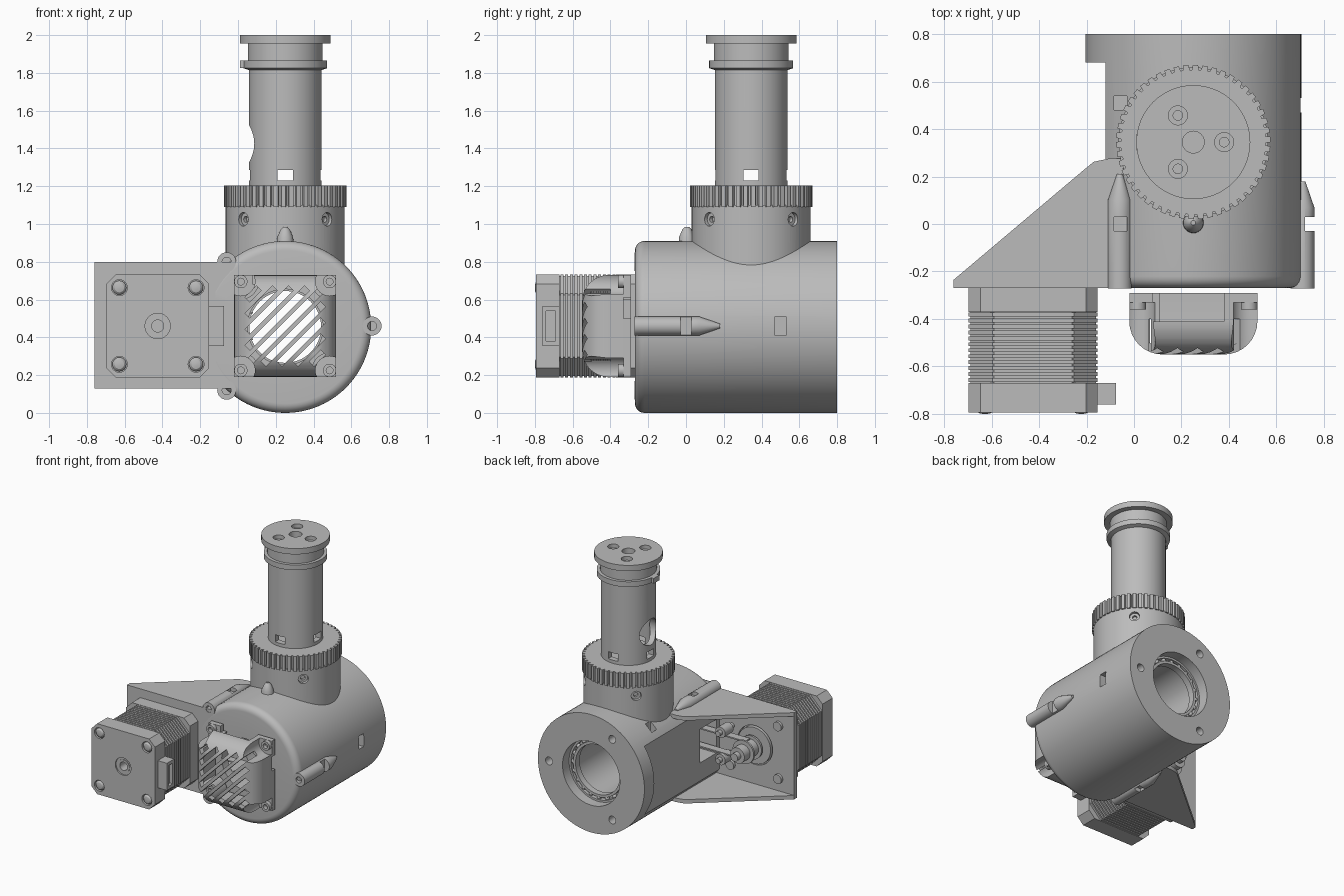
import bpy, bmesh
from math import sin, cos, pi, radians, sqrt
from mathutils import Matrix, Vector

if "Cube" in bpy.data.objects:
    bpy.data.objects.remove(bpy.data.objects["Cube"], do_unlink=True)

grey = bpy.data.materials.new("plain grey")
grey.use_nodes = True
grey.diffuse_color = (0.5, 0.5, 0.5, 1)
grey.node_tree.nodes["Principled BSDF"].inputs["Base Color"].default_value = (0.5, 0.5, 0.5, 1)


def finish(name, bm):
    bmesh.ops.recalc_face_normals(bm, faces=bm.faces)
    mesh = bpy.data.meshes.new(name)
    bm.to_mesh(mesh)
    bm.free()
    mesh.materials.append(grey)
    ob = bpy.data.objects.new(name, mesh)
    bpy.context.scene.collection.objects.link(ob)
    return ob


def place(axis, u, v, w):
    return {"X": (w, u, v), "Y": (u, w, v), "Z": (u, v, w)}[axis]


def skin(name, rings, closed=False):
    """Bridge point rings; cap the ends unless the rings form a closed loop."""
    bm = bmesh.new()
    rows = [[bm.verts.new(p) for p in ring] for ring in rings]
    n = len(rows[0])
    pairs = list(zip(rows, rows[1:])) + ([(rows[-1], rows[0])] if closed else [])
    for a, b in pairs:
        for i in range(n):
            j = (i + 1) % n
            bm.faces.new((a[i], a[j], b[j], b[i]))
    if not closed:
        bm.faces.new(rows[0])
        bm.faces.new(rows[-1])
    return finish(name, bm)


def lathe(name, profile, c, axis, n=72, closed=False):
    turn = [2 * pi * i / n for i in range(n)]
    return skin(name, [[place(axis, c[0] + r * cos(t), c[1] + r * sin(t), h) for t in turn]
                       for r, h in profile], closed)


def cyl(name, r, a, b, c, axis, n=32):
    return lathe(name, [(r, a), (r, b)], c, axis, n)


def prism(name, pts, a, b, axis):
    return skin(name, [[place(axis, u, v, h) for u, v in pts] for h in (a, b)])


def box(name, lo, hi, front_round=0):
    bm = bmesh.new()
    bmesh.ops.create_cube(bm, size=1)
    for v in bm.verts:
        v.co = [(l + h) / 2 + k * (h - l) for k, l, h in zip(v.co, lo, hi)]
    if front_round:
        edges = [e for e in bm.edges if all(v.co.y < lo[1] + 0.001 for v in e.verts)]
        bmesh.ops.bevel(bm, geom=edges, offset=front_round, segments=8, profile=0.5, affect="EDGES")
    return finish(name, bm)


def cut(target, *cutters):
    bpy.context.view_layer.objects.active = target
    for c in cutters:
        c.hide_render = True
        mod = target.modifiers.new("cut", "BOOLEAN")
        mod.operation, mod.solver, mod.object = "DIFFERENCE", "EXACT", c
        bpy.ops.object.modifier_apply(modifier=mod.name)
        bpy.data.objects.remove(c, do_unlink=True)


def octagon(c, h, k):
    q = [(h, k - h), (h, h - k), (h - k, h), (k - h, h), (-h, h - k), (-h, k - h), (k - h, -h), (h - k, -h)]
    return [(c[0] + u, c[1] + v) for u, v in q]


def around(c, r, count, start=0):
    return [(c[0] + r * cos(start + 2 * pi * i / count), c[1] + r * sin(start + 2 * pi * i / count))
            for i in range(count)]


BODY = (0.25, 0.455)    # x, z of the horizontal drum
POST = (0.25, 0.345)    # x, y of the upright column
MOTOR = (-0.425, 0.46)  # x, z of the motor

# Horizontal drum: rounded front, flat left side, through bore with rear recess
fillet = [(0.405 + 0.05 * sin(t), -0.22 - 0.05 * cos(t)) for t in [pi / 12 * i for i in range(7)]]
drum = lathe("drum_housing", [(0.2, -0.27)] + fillet + [(0.455, 0.8), (0.245, 0.8), (0.245, 0.68), (0.2, 0.68)],
             BODY, "Y", 96, True)
cut(drum, box("side_cut", (-0.4, -0.4, -0.2), (-0.12, 0.68, 1.2)),
    box("belt_cut", (-0.3, -0.2, 0.33), (0.1, 0.0, 0.59)),
    box("nut_cut_side", (0.6, 0.47, 0.41), (0.8, 0.53, 0.51)),
    box("nut_cut_top", (-0.085, 0.48, 0.66), (-0.03, 0.54, 0.9)),
    *[cyl("flange_hole", 0.03, 0.6, 0.9, p, "Y", 20) for p in around(BODY, 0.36, 3)])

# Rear bearing: two races and balls
lathe("bearing_outer_race", [(0.23, 0.67), (0.247, 0.67), (0.247, 0.72), (0.23, 0.72)], BODY, "Y", closed=True)
lathe("bearing_inner_race", [(0.19, 0.67), (0.21, 0.67), (0.21, 0.72), (0.19, 0.72)], BODY, "Y", closed=True)
bm = bmesh.new()
for x, z in around(BODY, 0.22, 20):
    bmesh.ops.create_icosphere(bm, subdivisions=2, radius=0.017, matrix=Matrix.Translation((x, 0.7, z)))
finish("bearing_balls", bm)

# Screw lugs along the drum
for name, c, end in (("side_lug", (0.71, 0.46), 0.07), ("upper_lug", (-0.06, 0.8), 0.1), ("lower_lug", (-0.06, 0.12), 0.1)):
    lug = lathe(name, [(0.05, -0.272), (0.05, end), (0.012, end + 0.11)], c, "Y", 32)
    if name == "side_lug":
        slot = box("lug_slot", (0.72, -0.03, 0.4), (0.8, 0.03, 0.52))
    else:
        low = c[1] + (0.02 if name == "upper_lug" else -0.1)
        slot = box("lug_slot", (-0.085, -0.03, low), (-0.03, 0.03, low + 0.08))
    cut(lug, cyl("lug_hole", 0.024, -0.4, -0.1, c, "Y", 20), slot)

# Neck rising from the drum, with four set-screw holes
neck = cyl("neck", 0.315, 0.72, 1.1, POST, "Z", 80)
for x, y in around(POST, 0.315, 4, pi / 4):
    outward = Vector((x - POST[0], y - POST[1], 0))
    pose = Matrix.Translation((x, y, 1.025)) @ outward.to_track_quat("Z", "Y").to_matrix().to_4x4()
    hole = cyl("screw_cut", 0.036, -0.05, 0.1, (0, 0), "Z", 20)
    screw = lathe("set_screw", [(0.034, -0.08), (0.034, -0.02), (0.016, -0.02), (0.016, -0.04)], (0, 0), "Z", 20)
    for part in (hole, screw):
        part.data.transform(pose)
    cut(neck, hole)
lathe("neck_nub", [(0.045, 0.88), (0.042, 0.93), (0.025, 0.97), (0.01, 0.985)], (0.25, 0.005), "Z", 24)

# Toothed ring
teeth = 50
gear = []
for i in range(teeth):
    for f, r in ((0.0, 0.325), (0.55, 0.325), (0.65, 0.305), (0.9, 0.305)):
        t = 2 * pi * (i + f) / teeth
        gear.append((POST[0] + r * cos(t), POST[1] + r * sin(t)))
prism("toothed_ring", gear, 1.09, 1.205, "Z")

# Column with collar and drilled top flange
column = lathe("column", [(0.192, 1.19), (0.192, 1.815), (0.222, 1.825), (0.222, 1.865), (0.198, 1.865),
                          (0.198, 1.955), (0.24, 1.955), (0.24, 2.0)], POST, "Z", 80)
cut(column, cyl("core", 0.15, 1.21, 1.9, POST, "Z", 64),
    cyl("cable_hole", 0.1, -0.2, 0.25, (POST[1], 1.425), "X", 48),
    box("slot_x", (0, 0.305, 1.23), (0.6, 0.385, 1.285)),
    box("slot_y", (0.21, 0, 1.23), (0.29, 0.7, 1.285)),
    cyl("centre_hole", 0.046, 1.85, 2.1, POST, "Z"),
    *[cyl("counterbore", 0.04, 1.97, 2.1, p, "Z") for p in around(POST, 0.13, 3)],
    *[cyl("bolt_hole", 0.02, 1.85, 2.1, p, "Z") for p in around(POST, 0.13, 3)])
box("collar_tab", (0.01, 0.31, 1.825), (0.07, 0.38, 1.865))

# Motor bracket: face plate and two triangular gussets
plate = box("bracket_plate", (-0.76, -0.269, 0.13), (-0.02, -0.235, 0.8))
cut(plate, cyl("plate_hole", 0.15, -0.4, -0.1, MOTOR, "Y", 48))
wedge = [(-0.76, -0.269), (-0.76, -0.235), (-0.215, 0.225), (-0.17, 0.262), (-0.11, 0.275), (-0.03, 0.275), (-0.02, -0.269)]
for name, z in (("upper_gusset", 0.77), ("lower_gusset", 0.13)):
    prism(name, wedge, z, z + 0.03, "Z")

# Motor: end caps, laminated core, plug, screws
rear_cap = prism("motor_rear_cap", octagon(MOTOR, 0.272, 0.05), -0.795, -0.67, "Y")
corners = [(MOTOR[0] + a, MOTOR[1] + b) for a in (-0.203, 0.203) for b in (-0.203, 0.203)]
cut(rear_cap, cyl("boss_cut", 0.067, -0.9, -0.785, MOTOR, "Y"), cyl("shaft_cut", 0.032, -0.9, -0.7, MOTOR, "Y"),
    *[cyl("bolt_cut", 0.042, -0.9, -0.775, p, "Y", 24) for p in corners])
lathe("motor_rear_bush", [(0.032, -0.79), (0.05, -0.79), (0.05, -0.76), (0.032, -0.76)], MOTOR, "Y", 32, True)
prism("motor_front_cap", octagon(MOTOR, 0.272, 0.05), -0.37, -0.268, "Y")
prism("motor_core", octagon(MOTOR, 0.264, 0.1), -0.68, -0.36, "Y")
for i in range(12):
    y = -0.665 + i * 0.025
    prism("motor_lamination", octagon(MOTOR, 0.272, 0.1), y, y + 0.016, "Y")
for p in corners:
    lathe("motor_bolt", [(0.037, -0.76), (0.037, -0.785), (0.025, -0.797), (0.01, -0.8)], p, "Y", 24)
    cyl("bracket_bolt", 0.035, -0.24, -0.215, p, "Y", 24)
plug = box("motor_plug", (-0.17, -0.76, 0.355), (-0.075, -0.67, 0.565))
cut(plug, box("plug_cut", (-0.1, -0.74, 0.38), (0, -0.69, 0.54)))

# Belt drive inside the bracket
cyl("motor_boss", 0.14, -0.27, -0.225, MOTOR, "Y", 48)
lathe("drive_pulley", [(0.09, -0.2), (0.09, -0.185), (0.065, -0.185), (0.065, -0.105), (0.09, -0.105),
                       (0.09, -0.09), (0.06, -0.09), (0.06, -0.02)], MOTOR, "Y", 40)
cyl("motor_shaft", 0.03, -0.25, 0.02, MOTOR, "Y")
for z in (0.525, 0.385):
    box("drive_belt", (MOTOR[0], -0.175, z), (0.08, -0.115, z + 0.01))
for z in (0.56, 0.35):
    lathe("belt_idler", [(0.02, -0.24), (0.02, -0.19), (0.042, -0.19), (0.042, -0.09), (0.02, -0.09), (0.02, -0.06)],
          (-0.23, z), "Y", 24)

# Vented front cover: hollow rounded shell with scooped corners and diagonal slots
posts = [(x, z) for x in (0.015, 0.485) for z in (0.225, 0.695)]
cover = box("vent_cover", (-0.02, -0.55, 0.19), (0.52, -0.29, 0.73), 0.14)
hollow = box("cover_hollow", (0.01, -0.52, 0.22), (0.49, -0.2, 0.7), 0.12)
cut(hollow, *[cyl("hollow_corner", 0.095, -0.7, -0.1, p, "Y") for p in posts])
cut(cover, hollow, *[cyl("scoop", 0.075, -0.7, -0.33, p, "Y") for p in posts],
    box("top_window", (0.08, -0.41, 0.68), (0.38, -0.2, 0.8)),
    box("side_notch", (0.47, -0.33, 0.5), (0.6, -0.2, 0.61)))
s = sqrt(0.5)
slots = []
for i in range(-4, 5):
    d, w = i * 0.06, 0.018
    reach = 0.283 - abs(d)
    quad = [(a * reach, d + b * w) for a, b in ((-1, -1), (1, -1), (1, 1), (-1, 1))]
    slots.append(prism("vent_slot", [(0.25 + (t + n) * s, 0.46 + (t - n) * s) for t, n in quad], -0.7, -0.4, "Y"))
cut(cover, *slots)
for p in posts:
    lathe("cover_screw", [(0.018, -0.36), (0.035, -0.36), (0.035, -0.29), (0.018, -0.29)], p, "Y", 24, True)

# Smooth shading with sharp edges kept
for ob in bpy.context.scene.objects:
    if ob.type == "MESH":
        ob.data.polygons.foreach_set("use_smooth", [True] * len(ob.data.polygons))
        ob.data.set_sharp_from_angle(angle=radians(30))
